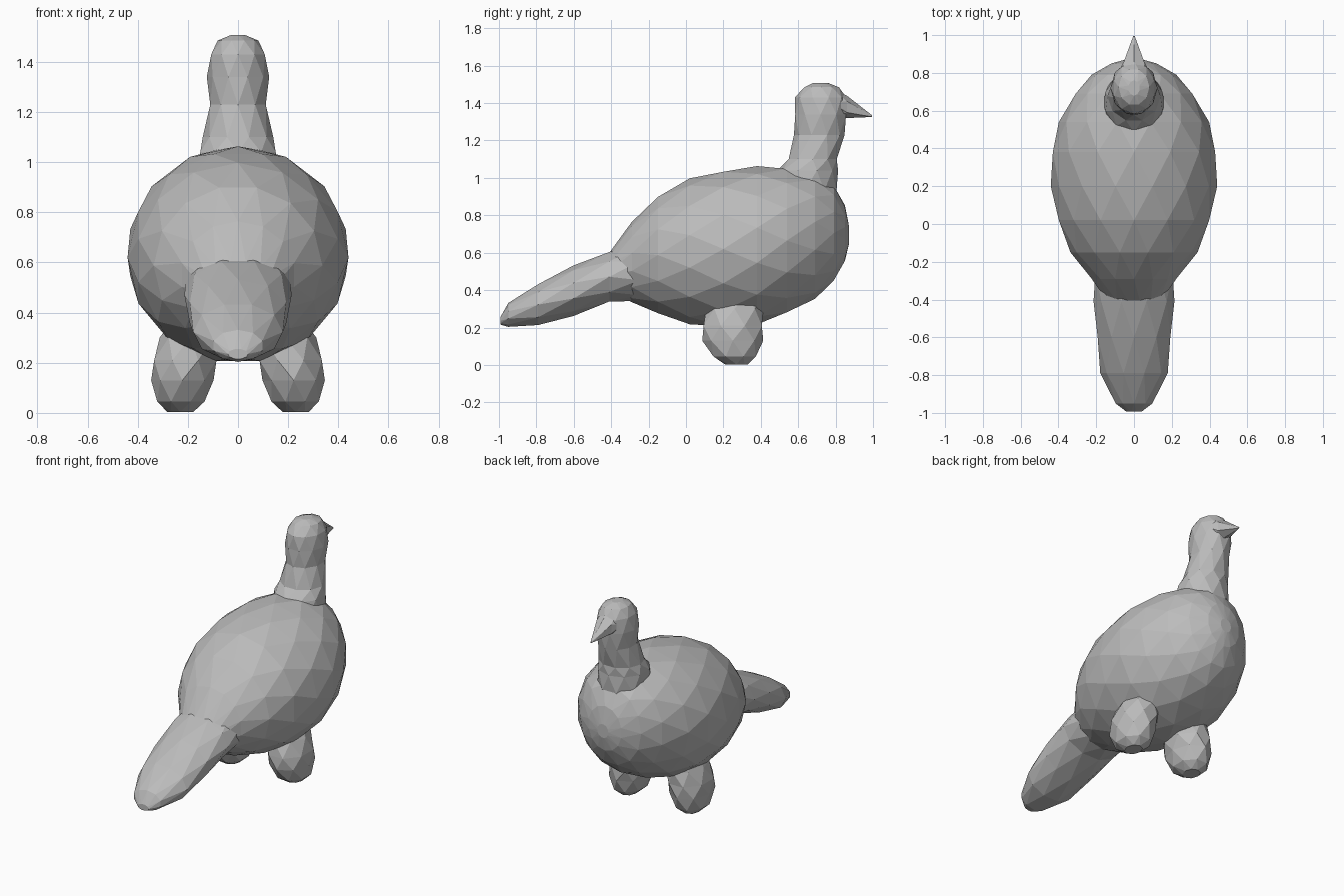
import bpy, bmesh, math

grey = bpy.data.materials.new("plain grey")
grey.diffuse_color = (0.5, 0.5, 0.5, 1)


def loft(name, rings, axis, sides, grow=1.02):
    """Faceted skin over oval rings (position, low, high, half width, x centre)."""
    bm = bmesh.new()
    loops = []
    for i, (t, lo, hi, w, *cx) in enumerate(rings):
        cx = cx[0] if cx else 0
        mid, h = (lo + hi) / 2, (hi - lo) / 2 * grow
        loop = []
        for k in range(sides):
            a = 2 * math.pi * (k + 0.5 * (i % 2)) / sides
            x, s = cx + w * grow * math.cos(a), mid + h * math.sin(a)
            loop.append(bm.verts.new((x, t, s) if axis == 'Y' else (x, s, t)))
        loops.append(loop)
    # staggered triangles between neighbouring rings
    for i in range(len(loops) - 1):
        a, b = loops[i], loops[i + 1]
        if i % 2:
            a, b = b, a
        for k in range(sides):
            n = (k + 1) % sides
            bm.faces.new((a[k], a[n], b[k]))
            bm.faces.new((a[n], b[n], b[k]))
    bm.faces.new(loops[0])
    bm.faces.new(loops[-1])
    bmesh.ops.recalc_face_normals(bm, faces=bm.faces)
    mesh = bpy.data.meshes.new(name)
    bm.to_mesh(mesh)
    bm.free()
    mesh.materials.append(grey)
    ob = bpy.data.objects.new(name, mesh)
    bpy.context.collection.objects.link(ob)
    return ob


# plump egg-shaped body
loft("body", [
    (-0.41, 0.40, 0.60, 0.14),
    (-0.29, 0.34, 0.76, 0.225),
    (-0.15, 0.275, 0.90, 0.33),
    (0.02, 0.225, 0.99, 0.40),
    (0.20, 0.205, 1.035, 0.432),
    (0.38, 0.225, 1.055, 0.432),
    (0.54, 0.28, 1.05, 0.39),
    (0.69, 0.36, 1.02, 0.31),
    (0.79, 0.45, 0.96, 0.22),
    (0.85, 0.56, 0.85, 0.12),
    (0.872, 0.65, 0.74, 0.04)], 'Y', 14)

# long drooping tail
loft("tail", [
    (-0.993, 0.215, 0.255, 0.04),
    (-0.95, 0.205, 0.33, 0.10),
    (-0.79, 0.21, 0.435, 0.175),
    (-0.60, 0.265, 0.53, 0.198),
    (-0.41, 0.335, 0.608, 0.21),
    (-0.25, 0.345, 0.66, 0.21)], 'Y', 10)

# neck rising into the head
loft("neck_and_head", [
    (0.93, 0.46, 0.81, 0.16),
    (1.04, 0.49, 0.81, 0.155),
    (1.10, 0.545, 0.81, 0.138),
    (1.23, 0.58, 0.845, 0.114),
    (1.34, 0.58, 0.86, 0.122),
    (1.43, 0.585, 0.855, 0.11),
    (1.485, 0.63, 0.82, 0.08),
    (1.507, 0.68, 0.76, 0.03)], 'Z', 10)

# pointed beak
loft("beak", [
    (0.78, 1.31, 1.49, 0.095),
    (0.86, 1.32, 1.44, 0.062),
    (0.995, 1.325, 1.335, 0.004)], 'Y', 6, 1.0)

# two stubby rounded feet
for side, label in ((1, "right"), (-1, "left")):
    loft(label + "_foot", [
        (0.003, 0.21, 0.33, 0.05, side * 0.23),
        (0.045, 0.14, 0.38, 0.10, side * 0.228),
        (0.13, 0.09, 0.41, 0.122, side * 0.222),
        (0.21, 0.085, 0.415, 0.132, side * 0.21),
        (0.30, 0.11, 0.41, 0.12, side * 0.19),
        (0.38, 0.16, 0.40, 0.08, side * 0.18)], 'Z', 8)
